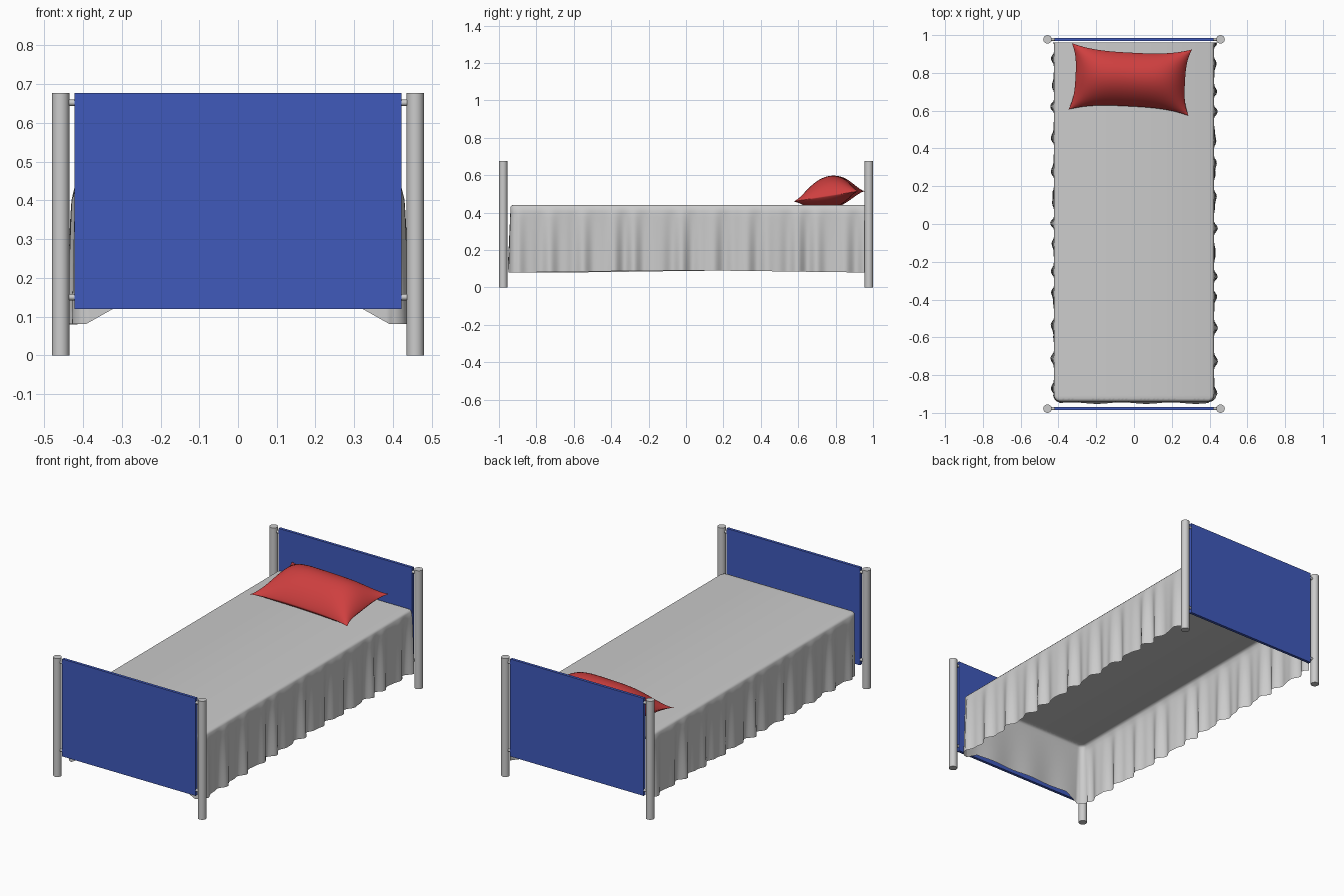
import bpy, bmesh, math, random
from mathutils import Vector, Matrix

if "Cube" in bpy.data.objects:
    bpy.data.objects.remove(bpy.data.objects["Cube"])

random.seed(4)
POST_X, POST_Y, HEIGHT = 0.458, 0.9775, 0.677


def paint(obj, name, color):
    mat = bpy.data.materials.get(name) or bpy.data.materials.new(name)
    mat.diffuse_color = color
    mat.use_nodes = True
    mat.node_tree.nodes["Principled BSDF"].inputs["Base Color"].default_value = mat.diffuse_color
    obj.data.materials.append(mat)


def finish(bm, name, angle=40):
    mesh = bpy.data.meshes.new(name)
    bmesh.ops.recalc_face_normals(bm, faces=bm.faces)
    bm.to_mesh(mesh)
    bm.free()
    obj = bpy.data.objects.new(name, mesh)
    bpy.context.collection.objects.link(obj)
    bpy.ops.object.select_all(action='DESELECT')
    obj.select_set(True)
    bpy.context.view_layer.objects.active = obj
    bpy.ops.object.shade_smooth_by_angle(angle=math.radians(angle))
    return obj


def cylinder(name, radius, length, loc, axis='Z', sides=32):
    bm = bmesh.new()
    mat = Matrix.Translation(loc)
    if axis == 'X':
        mat = mat @ Matrix.Rotation(math.pi / 2, 4, 'Y')
    bmesh.ops.create_cone(bm, cap_ends=True, segments=sides, radius1=radius,
                          radius2=radius, depth=length, matrix=mat)
    return finish(bm, name)


# Bed ends: posts, panel and the short rods joining them
for end, y in (("foot", -POST_Y), ("head", POST_Y)):
    for side, s in (("left", -1), ("right", 1)):
        cylinder(f"{end}_post_{side}", 0.0225, HEIGHT, (s * POST_X, y, HEIGHT / 2))
        for level, z in (("lower", 0.15), ("upper", 0.652)):
            cylinder(f"{end}_rod_{side}_{level}", 0.008, 0.05,
                     (s * 0.432, y, z), 'X', 16)
    bm = bmesh.new()
    bmesh.ops.create_cube(bm, size=1, matrix=Matrix.Translation((0, y, 0.3985))
                          @ Matrix.Diagonal((0.844, 0.016, 0.557, 1)))
    paint(finish(bm, f"{end}_board"), "blue", (0.05, 0.10, 0.50, 1))


# Blanket outline: open U round the sides and foot, with outward normals
def blanket_path():
    hx, y0, y1, r = 0.422, -0.938, 0.962, 0.03
    pts = []
    n = 190
    for i in range(n):
        pts.append((hx, y1 + (y0 + r - y1) * i / n, 1, 0, "side"))
    for i in range(10):
        a = -math.pi / 2 * i / 10
        c, s = math.cos(a), math.sin(a)
        pts.append((hx - r + r * c, y0 + r + r * s, c, s, "corner"))
    for i in range(40):
        pts.append(((hx - r) * (1 - i / 40), y0, 0, -1, "foot"))
    mirrored = [(-x, y, -nx, ny, k) for x, y, nx, ny, k in reversed(pts)]
    return pts + [(0, y0, 0, -1, "foot")] + mirrored


# Blanket: flat top, rolled edge and pleated skirt
path = blanket_path()
phases = [random.uniform(0, 6.28) for _ in range(4)]
bm = bmesh.new()
rows = []
ROLL = [(-0.014, 0.441), (-0.005, 0.438), (0.001, 0.430)]
DROP = 12
for r in range(len(ROLL) + DROP):
    row = []
    for x, y, nx, ny, kind in path:
        if r < len(ROLL):
            off, z = ROLL[r]
        else:
            t = (r - len(ROLL) + 1) / DROP
            ph = phases[0] if x > 0 else phases[1]
            wave = 0.65 * math.sin(y * 44 + ph + 1.3 * math.sin(y * 7 + ph)) \
                + 0.35 * math.sin(y * 71 + 2 * ph)
            bottom = 0.085 + 0.005 * math.sin(y * 3 + ph)
            off = 0.004 + 0.018 * wave * t ** 0.6
            if kind == "corner":
                off = 0.010 * t + 0.006 * wave * t
            elif kind == "foot":
                edge = min(1, (0.392 - abs(x)) / 0.08)
                bottom += 0.045 * edge
                off = (0.010 + 0.004 * math.sin(x * 24)) * t
            z = 0.430 + (bottom - 0.430) * t
        row.append(bm.verts.new((x + nx * off, min(y + ny * off, 0.964), z)))
    rows.append(row)
for a, b in zip(rows, rows[1:]):
    for i in range(len(path) - 1):
        bm.faces.new((a[i], a[i + 1], b[i + 1], b[i]))
# top surface as strips from one side to the other
rim = rows[0]
m = len(rim) // 2
for i in range(m):
    j = len(rim) - 1 - i
    if i + 1 == m:
        bm.faces.new((rim[i], rim[i + 1], rim[j]))
    else:
        bm.faces.new((rim[i], rim[i + 1], rim[j - 1], rim[j]))
finish(bm, "blanket", 60)


# Pillow: two domed sheets sharing a pinched seam
bm = bmesh.new()
NU, NV = 40, 28
turn = Matrix.Rotation(math.radians(-3), 3, 'Z')
for top in (True, False):
    grid = []
    for i in range(NU + 1):
        u = math.sin(math.pi / 2 * (2 * i / NU - 1))
        col = []
        for j in range(NV + 1):
            v = math.sin(math.pi / 2 * (2 * j / NV - 1))
            p = turn @ Vector((0.29 * u * (1 + 0.10 * abs(v) ** 3),
                               0.142 * v * (1 + 0.24 * abs(u) ** 3), 0))
            puff = (1 - u ** 4) ** 0.8 * (1 - v * v) ** 0.75
            z = 0.487 + 0.028 * v
            z = z + 0.108 * puff if top else max(0.438, z - 0.07 * puff)
            col.append(bm.verts.new((p.x - 0.02, p.y + 0.765, z)))
        grid.append(col)
    for i in range(NU):
        for j in range(NV):
            bm.faces.new((grid[i][j], grid[i + 1][j],
                          grid[i + 1][j + 1], grid[i][j + 1]))
bmesh.ops.remove_doubles(bm, verts=bm.verts, dist=0.0001)
paint(finish(bm, "pillow", 75), "red", (0.62, 0.05, 0.05, 1))
